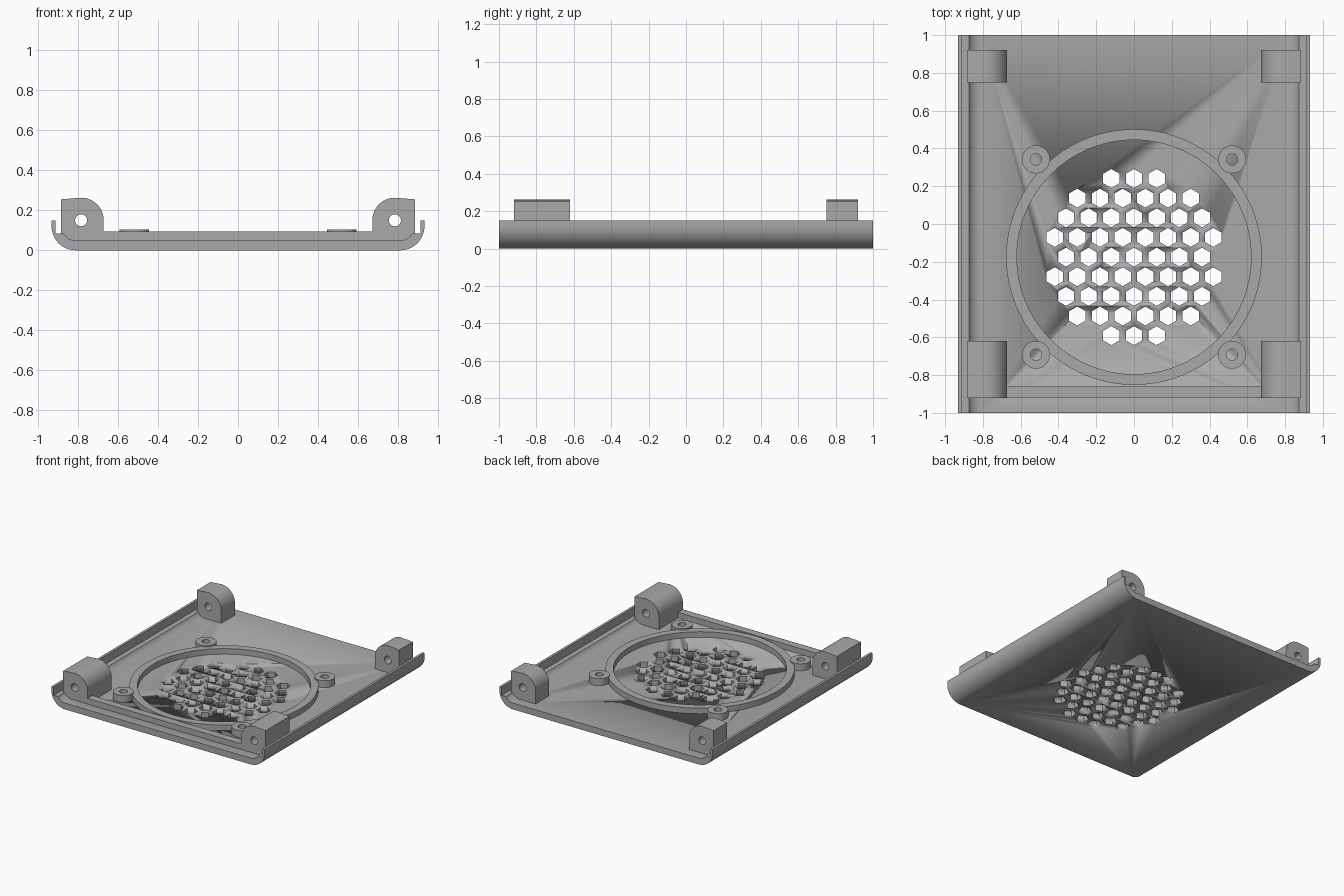
import bpy, bmesh
from math import sin, cos, pi, radians

cube = bpy.data.objects.get("Cube")
if cube:
    bpy.data.objects.remove(cube, do_unlink=True)

grey = bpy.data.materials.new("plain grey")
grey.use_nodes = True
grey.diffuse_color = (0.4, 0.4, 0.4, 1)
grey.node_tree.nodes["Principled BSDF"].inputs["Base Color"].default_value = (0.4, 0.4, 0.4, 1)


def arc(cx, cy, r, start, end, steps):
    angles = [radians(start + (end - start) * i / steps) for i in range(steps + 1)]
    return [(cx + r * cos(a), cy + r * sin(a)) for a in angles]


def circle(cx, cy, r, sides=32, start=0):
    return arc(cx, cy, r, start, start + 360, sides)[:-1]


def extrude(name, outlines, lo, hi, along_y=False):
    """Fill nested outlines (inner ones become holes) and extrude along z or y."""
    curve = bpy.data.curves.new(name, 'CURVE')
    curve.dimensions = '2D'
    curve.fill_mode = 'BOTH'
    curve.extrude = (hi - lo) / 2
    for points in outlines:
        spline = curve.splines.new('POLY')
        spline.points.add(len(points) - 1)
        for point, (u, v) in zip(spline.points, points):
            point.co = (u, v, 0, 1)
        spline.use_cyclic_u = True
    obj = bpy.data.objects.new(name, curve)
    bpy.context.collection.objects.link(obj)
    mid = (lo + hi) / 2
    obj.location = (0, mid, 0) if along_y else (0, 0, mid)
    if along_y:
        obj.rotation_euler.x = pi / 2
    bpy.ops.object.select_all(action='DESELECT')
    obj.select_set(True)
    bpy.context.view_layer.objects.active = obj
    bpy.ops.object.convert(target='MESH')
    obj = bpy.context.object
    bm = bmesh.new()
    bm.from_mesh(obj.data)
    bmesh.ops.remove_doubles(bm, verts=bm.verts, dist=0.0001)
    bmesh.ops.recalc_face_normals(bm, faces=bm.faces)
    bm.to_mesh(obj.data)
    bm.free()
    obj.data.materials.clear()
    obj.data.materials.append(grey)
    bpy.ops.object.shade_smooth_by_angle(angle=radians(30))
    return obj


# Tray: rounded channel section with a stepped lip on each side
half = arc(0.813, 0.12, 0.12, -90, 0, 12)
half += [(0.933, 0.15), (0.913, 0.15), (0.913, 0.085), (0.875, 0.085)]
half += arc(0.813, 0.12, 0.07, -30, -90, 8)
section = half + [(-x, z) for x, z in reversed(half)]
tray = extrude("tray", [section], -1, 1, along_y=True)

# Hexagonal vent holes through the tray floor
fan_y = -0.175
hexes = []
for row, count in enumerate([3, 6, 7, 8, 7, 8, 7, 6, 3]):
    for i in range(count):
        x = (i - (count - 1) / 2) * 0.12
        hexes.append(circle(x, fan_y + (row - 4) * 0.104, 0.05, 6, 30))
cutter = extrude("vent_cutter", hexes, -0.1, 0.2)
cutter.hide_render = True
cut = tray.modifiers.new("vents", 'BOOLEAN')
cut.operation = 'DIFFERENCE'
cut.solver = 'EXACT'
cut.object = cutter
bpy.context.view_layer.objects.active = tray
bpy.ops.object.modifier_apply(modifier=cut.name)
bpy.data.objects.remove(cutter, do_unlink=True)

# Fan seat ring and the front ridge
extrude("fan_ring", [circle(0, fan_y, 0.677, 96), circle(0, fan_y, 0.62, 96)], 0.045, 0.094)
extrude("front_ridge", [[(-0.68, -0.92), (0.68, -0.92), (0.68, -0.86), (-0.68, -0.86)]], 0.045, 0.095)

for side, label in ((1, "left"), (-1, "right")):
    # Screw bosses around the fan
    for end, dy in (("front", -0.517), ("back", 0.517)):
        x, y = side * 0.519, fan_y + dy
        extrude(f"{end}_{label}_boss", [circle(x, y, 0.074), circle(x, y, 0.03)], 0.045, 0.105)

    # Corner lugs, rounded on the inside and drilled lengthwise
    lug = [(0.672, 0.04), (0.86, 0.04), (0.885, 0.08), (0.885, 0.255)]
    lug += arc(0.785, 0.15, 0.113, 90, 180, 16)
    lug = [(side * x, z) for x, z in lug]
    hole = circle(side * 0.785, 0.15, 0.03)
    for end, lo, hi in (("front", -0.92, -0.62), ("back", 0.75, 0.92)):
        extrude(f"{end}_{label}_lug", [lug, hole], lo, hi, along_y=True)
